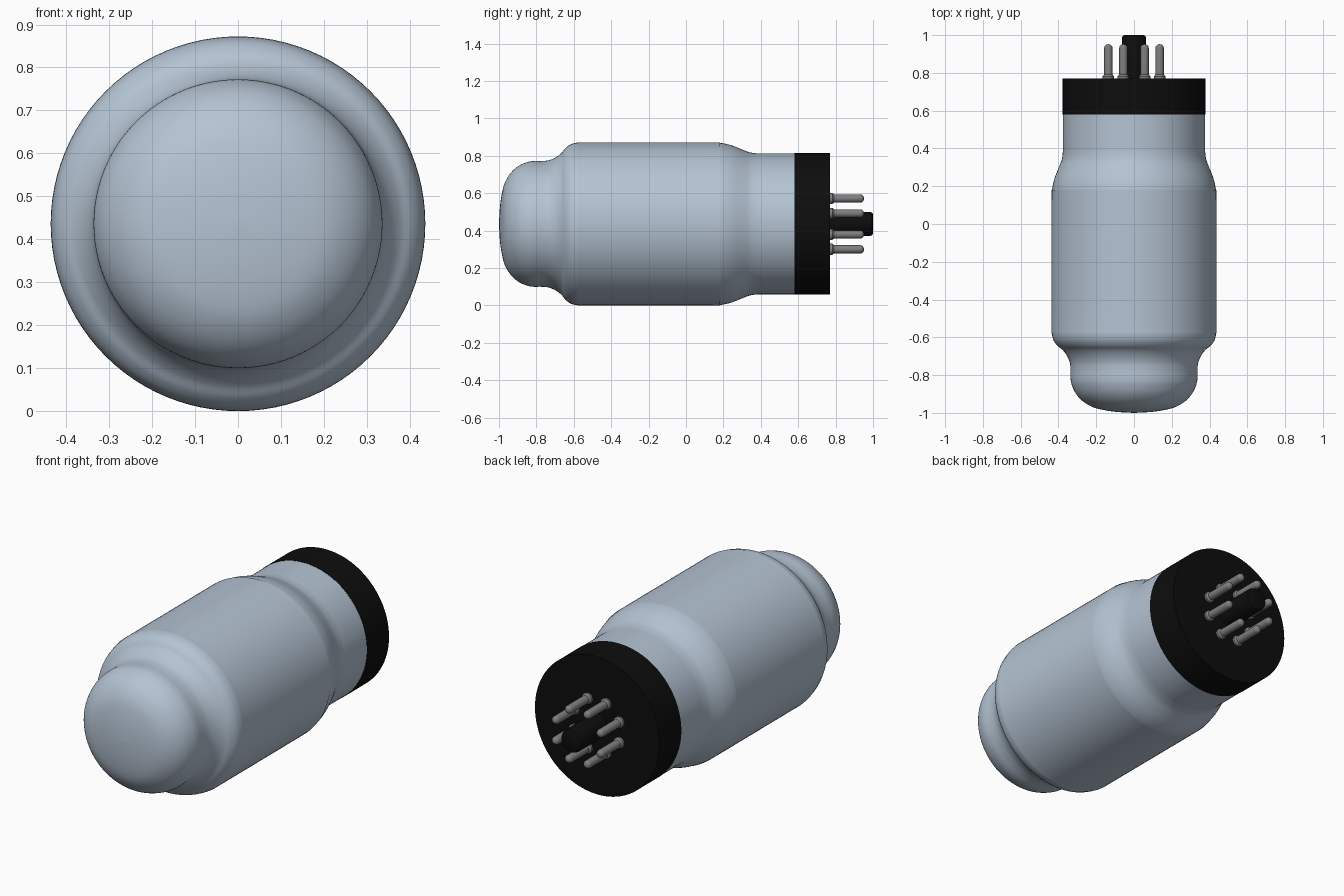
import bpy, bmesh, math
from mathutils import Vector, Matrix

if "Cube" in bpy.data.objects:
    bpy.data.objects.remove(bpy.data.objects["Cube"], do_unlink=True)

AXIS_Z = 0.436  # height of the tube's centre line


def material(name, rgb, roughness):
    m = bpy.data.materials.new(name)
    m.use_nodes = True
    m.diffuse_color = (*rgb, 1)
    bsdf = m.node_tree.nodes["Principled BSDF"]
    bsdf.inputs["Base Color"].default_value = (*rgb, 1)
    bsdf.inputs["Roughness"].default_value = roughness
    return m


glass = material("pale blue glass", (0.46, 0.55, 0.65), 0.3)
black = material("black bakelite", (0.004, 0.004, 0.004), 0.5)
metal = material("grey metal", (0.21, 0.21, 0.21), 0.4)


def smooth_profile(points, steps=5):
    """Catmull-Rom curve through (radius, y) points."""
    p = [Vector(q) for q in points]
    p = [p[0]] + p + [p[-1]]
    out = []
    for a, b, c, d in zip(p, p[1:], p[2:], p[3:]):
        for i in range(steps):
            t = i / steps
            out.append(0.5 * (2 * b + (c - a) * t + (2 * a - 5 * b + 4 * c - d) * t * t
                              + (3 * b - a - 3 * c + d) * t ** 3))
    return out + [p[-1]]


def lathe(name, profile, mat, segments=64, x=0.0, z=AXIS_Z):
    """Spin a (radius, y) profile about a line along y."""
    bm = bmesh.new()
    verts = [bm.verts.new((r, y, 0)) for r, y in profile]
    edges = [bm.edges.new(pair) for pair in zip(verts, verts[1:])]
    bmesh.ops.spin(bm, geom=verts + edges, cent=(0, 0, 0), axis=(0, 1, 0),
                   angle=math.tau, steps=segments, use_merge=True)
    bmesh.ops.remove_doubles(bm, verts=bm.verts, dist=1e-5)
    bmesh.ops.recalc_face_normals(bm, faces=bm.faces)
    bmesh.ops.transform(bm, matrix=Matrix.Translation((x, 0, z)), verts=bm.verts)
    mesh = bpy.data.meshes.new(name)
    bm.to_mesh(mesh)
    bm.free()
    mesh.materials.append(mat)
    ob = bpy.data.objects.new(name, mesh)
    bpy.context.collection.objects.link(ob)
    bpy.ops.object.select_all(action="DESELECT")
    ob.select_set(True)
    bpy.context.view_layer.objects.active = ob
    bpy.ops.object.shade_smooth_by_angle(angle=math.radians(35))
    return ob


# Glass envelope: domed crown, narrow shoulder, wide body, neck into the base
envelope = [(0, -1.0), (0.09, -0.995), (0.17, -0.983), (0.226, -0.966), (0.275, -0.935),
            (0.31, -0.895), (0.33, -0.85), (0.336, -0.815), (0.336, -0.775),
            (0.34, -0.735), (0.355, -0.698), (0.378, -0.667), (0.405, -0.645),
            (0.424, -0.62), (0.433, -0.592), (0.436, -0.56), (0.436, -0.52),
            (0.436, 0.12), (0.435, 0.165), (0.43, 0.205), (0.418, 0.25),
            (0.398, 0.3), (0.383, 0.34), (0.377, 0.38), (0.3765, 0.42), (0.3765, 0.6)]
lathe("glass_envelope", smooth_profile(envelope), glass, 96)

# Base cap
lathe("base_cap", [(0, 0.58), (0.378, 0.58), (0.378, 0.77), (0, 0.77)], black, 96)

# Central locating post with a softened end
lathe("locating_post", [(0, 0.76), (0.064, 0.76), (0.064, 0.985), (0.06, 0.995),
                        (0.052, 1.0), (0, 1.0)], black, 32)

# Ring of eight collared pins with rounded tips
tip = [(0.022 * math.cos(a), 0.932 + 0.02 * math.sin(a))
       for a in (i * math.pi / 10 for i in range(5))]
pin = [(0, 0.76), (0.03, 0.76), (0.03, 0.782), (0.022, 0.792)] + tip + [(0, 0.952)]
for i in range(8):
    a = math.radians(22.5 + 45 * i)
    lathe(f"pin_{i + 1}", pin, metal, 20,
          0.147 * math.cos(a), AXIS_Z + 0.147 * math.sin(a))
